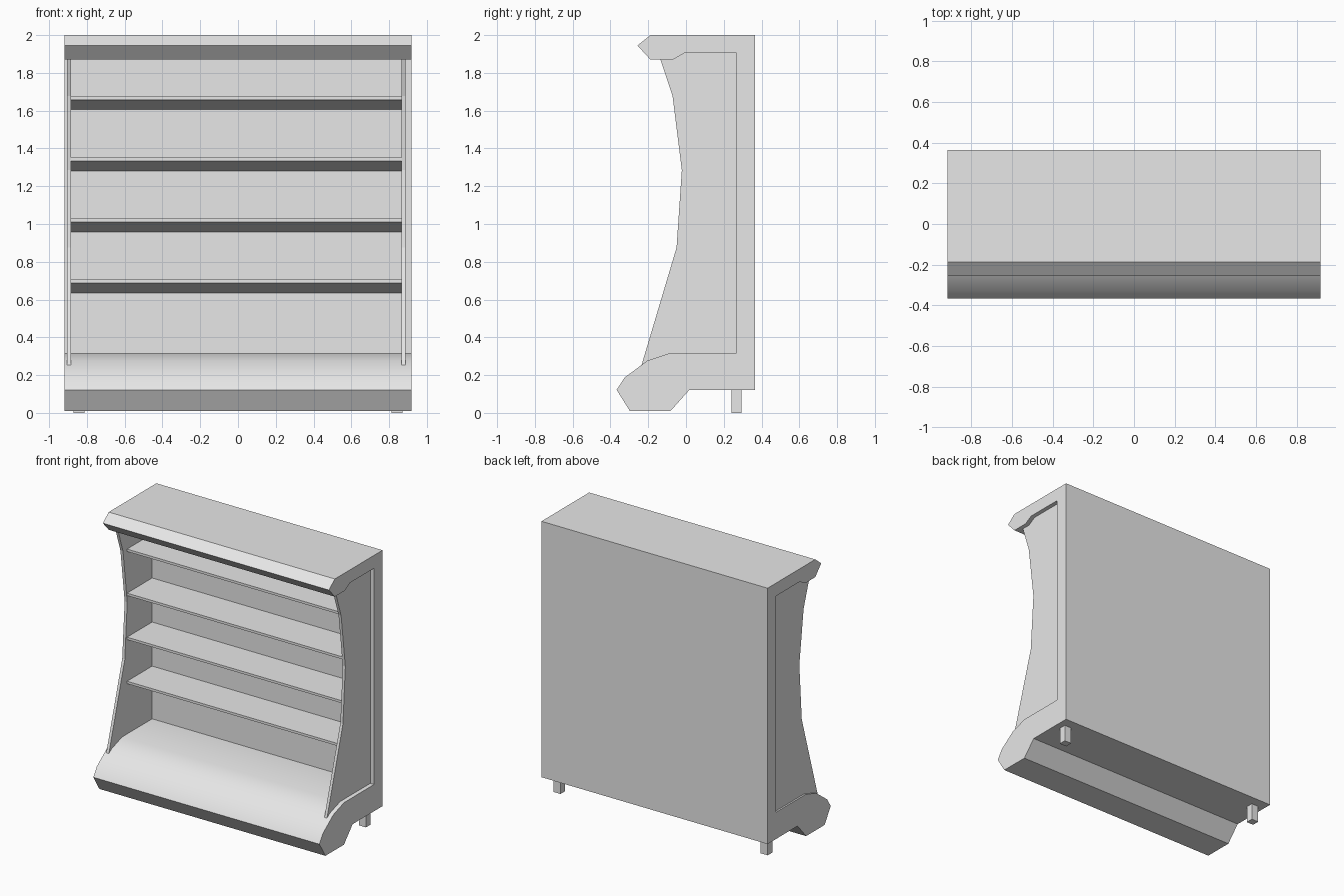
import bpy
import bmesh
from math import radians

if "Cube" in bpy.data.objects:
    bpy.data.objects.remove(bpy.data.objects["Cube"], do_unlink=True)

GREY = (0.8, 0.8, 0.8, 1)
paint = bpy.data.materials.new("light grey")
paint.use_nodes = True
paint.diffuse_color = GREY
for node in paint.node_tree.nodes:
    if node.type == 'BSDF_PRINCIPLED':
        node.inputs["Base Color"].default_value = GREY


def extrude_profile(name, profile, x0, x1, smooth=False):
    """Sweep a closed (y, z) outline from x0 to x1."""
    bm = bmesh.new()
    face = bm.faces.new([bm.verts.new((x0, y, z)) for y, z in profile])
    swept = bmesh.ops.extrude_face_region(bm, geom=[face])["geom"]
    verts = [v for v in swept if isinstance(v, bmesh.types.BMVert)]
    bmesh.ops.translate(bm, verts=verts, vec=(x1 - x0, 0, 0))
    bmesh.ops.recalc_face_normals(bm, faces=bm.faces)
    mesh = bpy.data.meshes.new(name)
    bm.to_mesh(mesh)
    bm.free()
    obj = bpy.data.objects.new(name, mesh)
    bpy.context.collection.objects.link(obj)
    mesh.materials.append(paint)
    if smooth:
        bpy.ops.object.select_all(action='DESELECT')
        obj.select_set(True)
        bpy.context.view_layer.objects.active = obj
        bpy.ops.object.shade_smooth_by_angle(angle=radians(30))
    return obj


HALF, BACK, WALL = 0.918, 0.365, 0.267
LEFT_IN, RIGHT_IN = 0.866, -0.884   # inner faces of the side panels

# Inner opening shared by the cabinet and its side panels, bottom to top
opening = [(-0.204, 0.277), (-0.082, 0.318), (WALL, 0.318),
           (WALL, 1.905), (-0.008, 1.905), (-0.07, 1.87)]

# Cabinet: base, back wall and canopy in one C-shaped outline
canopy = [(-0.188, 1.87), (-0.257, 1.945), (-0.188, 2.0), (BACK, 2.0)]
base = [(BACK, 0.122), (0.018, 0.122), (-0.082, 0.01), (-0.297, 0.01),
        (-0.367, 0.122), (-0.325, 0.187)]
extrude_profile("cabinet", opening + canopy + base, -HALF, HALF, smooth=True)

# Side panels with a curved front edge
front_edge = [(-0.135, 1.87), (-0.071, 1.677), (-0.022, 1.285),
              (-0.05, 0.875), (-0.235, 0.254)]
extrude_profile("right_panel", opening + front_edge, RIGHT_IN - 0.021, RIGHT_IN)
extrude_profile("left_panel", opening + front_edge, LEFT_IN, LEFT_IN + 0.021)

# Shelves: level tops, undersides tapering to the front
for i in range(4):
    top = 0.705 + i * 0.3233
    section = [(-0.024, top), (WALL, top), (WALL, top - 0.07), (-0.024, top - 0.018)]
    extrude_profile(f"shelf_{i + 1}", section, RIGHT_IN, LEFT_IN)

# Rear feet
foot = [(0.241, 0), (0.295, 0), (0.295, 0.122), (0.241, 0.122)]
extrude_profile("right_foot", foot, -0.87, -0.813)
extrude_profile("left_foot", foot, 0.813, 0.87)
